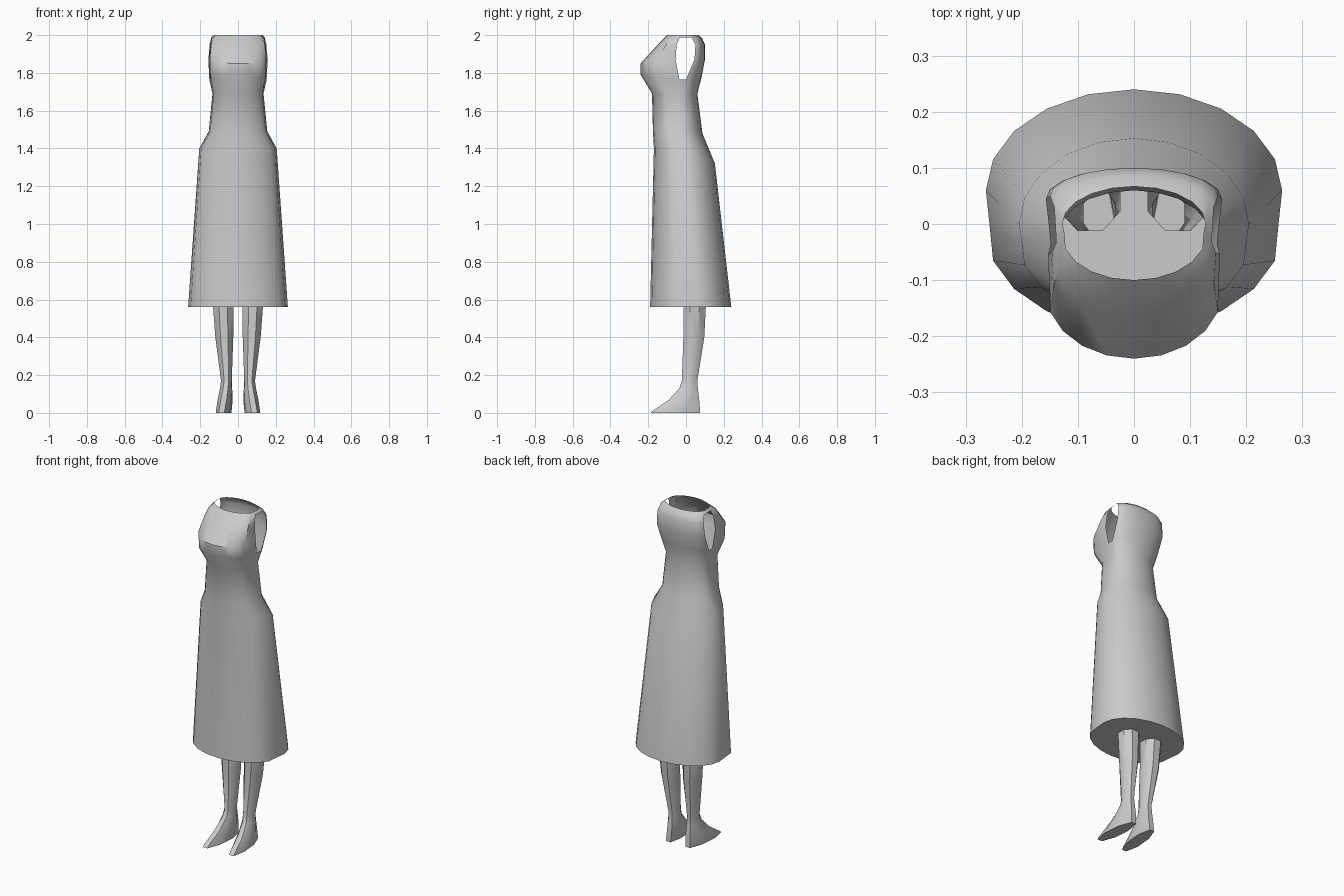
import bpy, bmesh, math

if "Cube" in bpy.data.objects:
    bpy.data.objects.remove(bpy.data.objects["Cube"])


def finish(bm, name, angle):
    bmesh.ops.recalc_face_normals(bm, faces=bm.faces[:])
    me = bpy.data.meshes.new(name)
    bm.to_mesh(me)
    bm.free()
    ob = bpy.data.objects.new(name, me)
    bpy.context.collection.objects.link(ob)
    bpy.ops.object.select_all(action='DESELECT')
    ob.select_set(True)
    bpy.context.view_layer.objects.active = ob
    bpy.ops.object.shade_smooth_by_angle(angle=math.radians(angle))
    return ob


def bridge(bm, lo, hi, skip=()):
    n = len(lo)
    for i in range(n):
        if i not in skip:
            bm.faces.new((lo[i], lo[(i + 1) % n], hi[(i + 1) % n], hi[i]))


def dress_ring(zb, zs, zf, rx, yb, b, yf, a, arm):
    """Half ring from back to front, with one extra armhole vertex, mirrored."""
    half = []
    for i in range(11):
        t = i * math.pi / 10
        c = math.cos(t)
        back = i <= 5
        y = yb + b * c if back else yf + a * c
        z = zs + ((zb if back else zf) - zs) * abs(c)
        half.append((rx * math.sin(t) if 0 < i < 10 else 0, y, z))
        if i == 5:
            half.append((rx * 0.975, arm, zs))
    return half + [(-x, y, z) for x, y, z in half[-2:0:-1]]


def leg_ring(z, inner, outer, front, back, toe_out=0.0):
    cx, cy = (inner + outer) / 2, (front + back) / 2
    rx, ry = (outer - inner) / 2 * 1.08, (back - front) / 2 * 1.08
    pts = []
    for i in range(8):
        t = (i + 0.5) * math.pi / 4
        s = math.sin(t)
        pts.append((cx + rx * math.cos(t) - toe_out * s, cy + ry * s, z))
    return pts


# rings: z back/side/front, half width, back centre/depth, front centre/depth, armhole y
DRESS = [
    (0.56, 0.56, 0.56, 0.264, 0.06, 0.18, -0.01, 0.18, -0.002),
    (1.32, 1.40, 1.40, 0.205, 0.00, 0.153, -0.03, 0.14, -0.035),
    (1.48, 1.49, 1.49, 0.155, -0.02, 0.107, -0.07, 0.105, -0.06),
    (1.69, 1.69, 1.69, 0.135, -0.02, 0.08, -0.08, 0.10, -0.06),
    (1.78, 1.765, 1.79, 0.152, 0.00, 0.083, -0.12, 0.12, -0.035),
    (1.87, 1.87, 1.85, 0.157, 0.045, 0.055, -0.12, 0.12, -0.055),
    (1.95, 1.95, 1.93, 0.15, 0.05, 0.05, -0.08, 0.088, -0.05),
    (1.98, 1.987, 1.965, 0.142, 0.03, 0.057, -0.06, 0.075, -0.033),
    (2.00, 2.00, 2.00, 0.128, 0.00, 0.067, -0.02, 0.08, -0.01),
]
LEG = [
    (0.56, 0.025, 0.132, -0.012, 0.105),
    (0.40, 0.025, 0.12, -0.014, 0.097),
    (0.17, 0.033, 0.09, -0.022, 0.06),
    (0.13, 0.032, 0.094, -0.035, 0.063, 0.003),
    (0.07, 0.031, 0.105, -0.09, 0.07, 0.008),
    (0.01, 0.038, 0.112, -0.178, 0.075, 0.012),
    (0.00, 0.038, 0.112, -0.186, 0.075, 0.012),
]

# dress with open neck and armholes
bm = bmesh.new()
rings = [[bm.verts.new(p) for p in dress_ring(*r)] for r in DRESS]
n = len(rings[0])
for k in range(len(rings) - 1):
    armhole = (5, n - 6) if 4 <= k <= 6 else ()
    bridge(bm, rings[k], rings[k + 1], armhole)
finish(bm, "dress", 40)

# underside of the skirt, with openings for the legs
bm = bmesh.new()
loops = [dress_ring(*DRESS[0])]
top = leg_ring(*LEG[0])
loops += [top, [(-x, y, z) for x, y, z in top]]
edges = []
for loop in loops:
    vs = [bm.verts.new(p) for p in loop]
    edges += [bm.edges.new((vs[i], vs[(i + 1) % len(vs)])) for i in range(len(vs))]
bmesh.ops.triangle_fill(bm, use_beauty=True, use_dissolve=False, edges=edges,
                        normal=(0, 0, -1))
finish(bm, "skirt_underside", 30)

# legs with pointed feet
bm = bmesh.new()
rings = [[bm.verts.new(p) for p in leg_ring(*r)] for r in LEG]
for lo, hi in zip(rings, rings[1:]):
    bridge(bm, lo, hi)
bm.faces.new(rings[-1])
legs = finish(bm, "legs", 40)
mod = legs.modifiers.new("mirror", 'MIRROR')
mod.use_axis[0] = True
mod.use_mirror_merge = False
